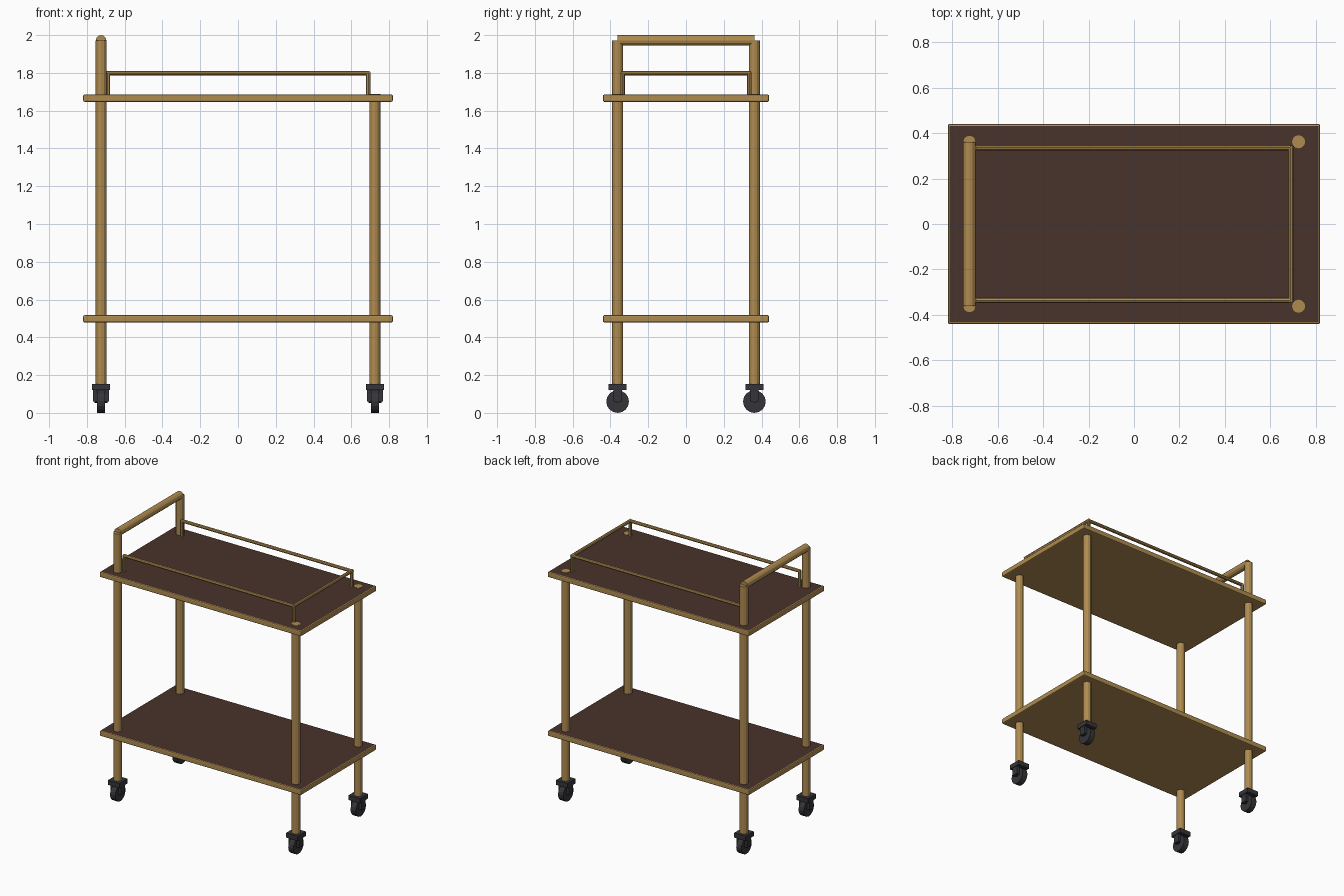
import bpy, bmesh, math
from mathutils import Vector

if "Cube" in bpy.data.objects:
    bpy.data.objects.remove(bpy.data.objects["Cube"])


def material(name, rgb):
    m = bpy.data.materials.new(name)
    m.diffuse_color = (*rgb, 1)
    m.use_nodes = True
    m.node_tree.nodes["Principled BSDF"].inputs["Base Color"].default_value = m.diffuse_color
    return m


brass = material("brass", (0.43, 0.26, 0.08))
walnut = material("dark_wood", (0.066, 0.033, 0.025))
rubber = material("caster_grey", (0.036, 0.036, 0.042))


def finish(bm, name, mats):
    bmesh.ops.recalc_face_normals(bm, faces=bm.faces)
    me = bpy.data.meshes.new(name)
    bm.to_mesh(me)
    bm.free()
    for m in mats:
        me.materials.append(m)
    ob = bpy.data.objects.new(name, me)
    bpy.context.collection.objects.link(ob)
    return ob


def rod(name, a, b, r, mat, sides=12):
    a, b = Vector(a), Vector(b)
    bm = bmesh.new()
    bmesh.ops.create_cone(bm, cap_ends=True, segments=sides, radius1=r, radius2=r,
                          depth=(b - a).length)
    rot = Vector((0, 0, 1)).rotation_difference(b - a).to_matrix().to_4x4()
    bm.transform(rot)
    bmesh.ops.translate(bm, verts=bm.verts, vec=(a + b) / 2)
    return finish(bm, name, [mat])


def box(name, center, size, mats, bevel=0):
    bm = bmesh.new()
    bmesh.ops.create_cube(bm, size=1)
    bmesh.ops.scale(bm, verts=bm.verts, vec=size)
    if bevel:
        bmesh.ops.bevel(bm, geom=bm.edges[:], offset=bevel, segments=2,
                        profile=0.5, affect='EDGES')
    bmesh.ops.translate(bm, verts=bm.verts, vec=center)
    bm.normal_update()
    if len(mats) > 1:  # wood on the upward face only
        for f in bm.faces:
            if f.normal.z > 0.99:
                f.material_index = 1
    return finish(bm, name, mats)


# Shelves: brass trays with a dark wood top
for name, z in (("lower_shelf", 0.498), ("upper_shelf", 1.666)):
    box(name, (0, 0, z), (1.64, 0.88, 0.039), [brass, walnut], 0.008)

LX, LY = 0.725, 0.362
for sy, side in ((-1, "front"), (1, "back")):
    y = sy * LY
    # Legs: tall pair carries the handle, short pair ends at the top shelf
    rod(side + "_tall_leg", (-LX, y, 0.15), (-LX, y, 1.972), 0.029, brass)
    rod(side + "_short_leg", (LX, y, 0.15), (LX, y, 1.688), 0.029, brass)

    # Guard rail side and posts
    ry = sy * 0.336
    rod(side + "_guard_rail", (-0.695, ry, 1.799), (0.69, ry, 1.799), 0.012, brass, 8)
    for x, end in ((-0.69, "left"), (0.69, "right")):
        rod(f"{side}_{end}_rail_post", (x, ry, 1.68), (x, ry, 1.803), 0.012, brass, 8)

    # Casters: plate, two fork cheeks, wheel
    for x, end in ((-LX, "left"), (LX, "right")):
        tag = f"{side}_{end}_caster"
        box(tag + "_plate", (x, y, 0.137), (0.094, 0.094, 0.034), [rubber])
        for sx in (-1, 1):
            box(tag + "_fork", (x + sx * 0.032, y, 0.092), (0.021, 0.046, 0.064), [rubber])
        rod(tag + "_wheel", (x - 0.021, y, 0.06), (x + 0.021, y, 0.06), 0.06, rubber, 16)
        rod(tag + "_axle", (x - 0.035, y, 0.065), (x + 0.035, y, 0.065), 0.012, rubber, 8)

# Cross rail and push handle
rod("end_guard_rail", (0.69, -0.345, 1.799), (0.69, 0.345, 1.799), 0.012, brass, 8)
rod("push_handle", (-LX, -LY, 1.972), (-LX, LY, 1.972), 0.028, brass)
